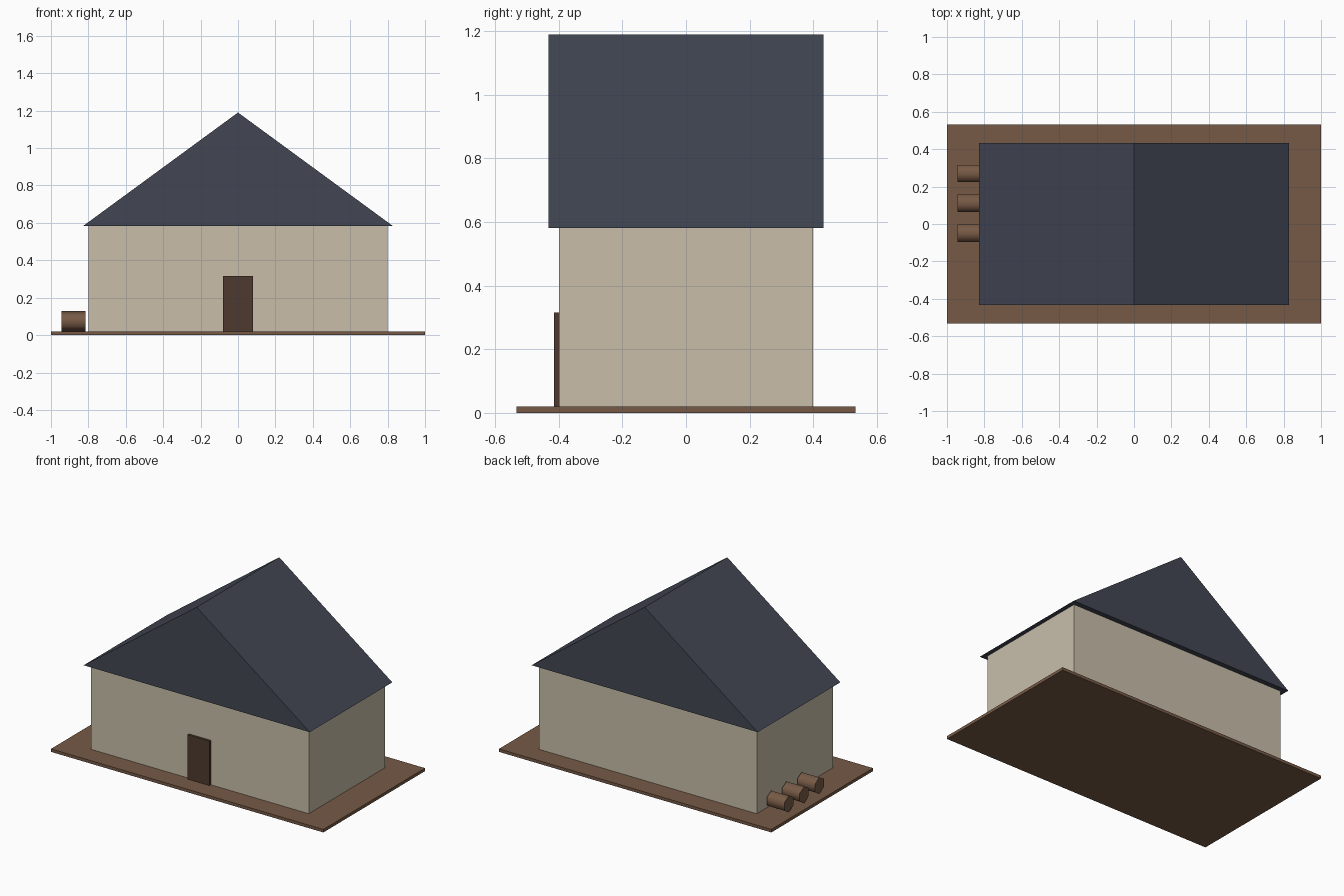
import bpy, bmesh, math
from mathutils import Matrix

cube = bpy.data.objects.get("Cube")
if cube:
    bpy.data.objects.remove(cube, do_unlink=True)


def material(name, rgb):
    mat = bpy.data.materials.new(name)
    mat.use_nodes = True
    mat.diffuse_color = (*rgb, 1)
    mat.node_tree.nodes["Principled BSDF"].inputs["Base Color"].default_value = (*rgb, 1)
    return mat


earth = material("brown wood", (0.184, 0.102, 0.061))
plaster = material("beige plaster", (0.578, 0.515, 0.402))
slate = material("slate blue", (0.054, 0.061, 0.084))
dark_wood = material("dark wood", (0.078, 0.042, 0.028))


def finish(bm, name, mat):
    bmesh.ops.recalc_face_normals(bm, faces=bm.faces)
    mesh = bpy.data.meshes.new(name)
    bm.to_mesh(mesh)
    bm.free()
    mesh.materials.append(mat)
    obj = bpy.data.objects.new(name, mesh)
    bpy.context.collection.objects.link(obj)
    return obj


def box(name, low, high, mat):
    bm = bmesh.new()
    bmesh.ops.create_cube(bm, size=1)
    for v in bm.verts:
        v.co = [lo + (c + 0.5) * (hi - lo) for c, lo, hi in zip(v.co, low, high)]
    return finish(bm, name, mat)


# Ground slab, walls and front door
box("base_slab", (-1, -0.533, 0), (1, 0.533, 0.02), earth)
box("walls", (-0.8, -0.4, 0.02), (0.8, 0.4, 0.585), plaster)
box("front_door", (-0.08, -0.415, 0.02), (0.08, -0.395, 0.315), dark_wood)

# Gabled roof: a triangle profile extruded front to back
bm = bmesh.new()
profile = [(-0.83, 0.582), (0.83, 0.582), (0, 1.19)]
gable = bm.faces.new([bm.verts.new((x, -0.433, z)) for x, z in profile])
ext = bmesh.ops.extrude_face_region(bm, geom=[gable], use_keep_orig=True)
for v in ext["geom"]:
    if isinstance(v, bmesh.types.BMVert):
        v.co.y = 0.433
finish(bm, "roof", slate)

# Six-sided logs lying beside the right wall
radius, length = 0.054, 0.13
for i in range(3):
    bm = bmesh.new()
    bmesh.ops.create_cone(bm, cap_ends=True, segments=6, radius1=radius,
                          radius2=radius, depth=length)
    # Put a corner at the top, whatever the start angle of the ring
    first = next(iter(bm.verts)).co
    spin = Matrix.Rotation(-math.atan2(first.y, first.x), 4, "Z")
    bmesh.ops.transform(bm, matrix=Matrix.Rotation(math.pi / 2, 4, "Y") @ spin, verts=bm.verts)
    bmesh.ops.translate(bm, vec=(-0.88, -0.05 + i * 0.16, 0.02 + radius), verts=bm.verts)
    # Smooth sides with crisp end caps
    for f in bm.faces:
        f.smooth = len(f.verts) == 4
    for e in bm.edges:
        e.smooth = all(len(f.verts) == 4 for f in e.link_faces)
    finish(bm, f"log_{i + 1}", earth)
